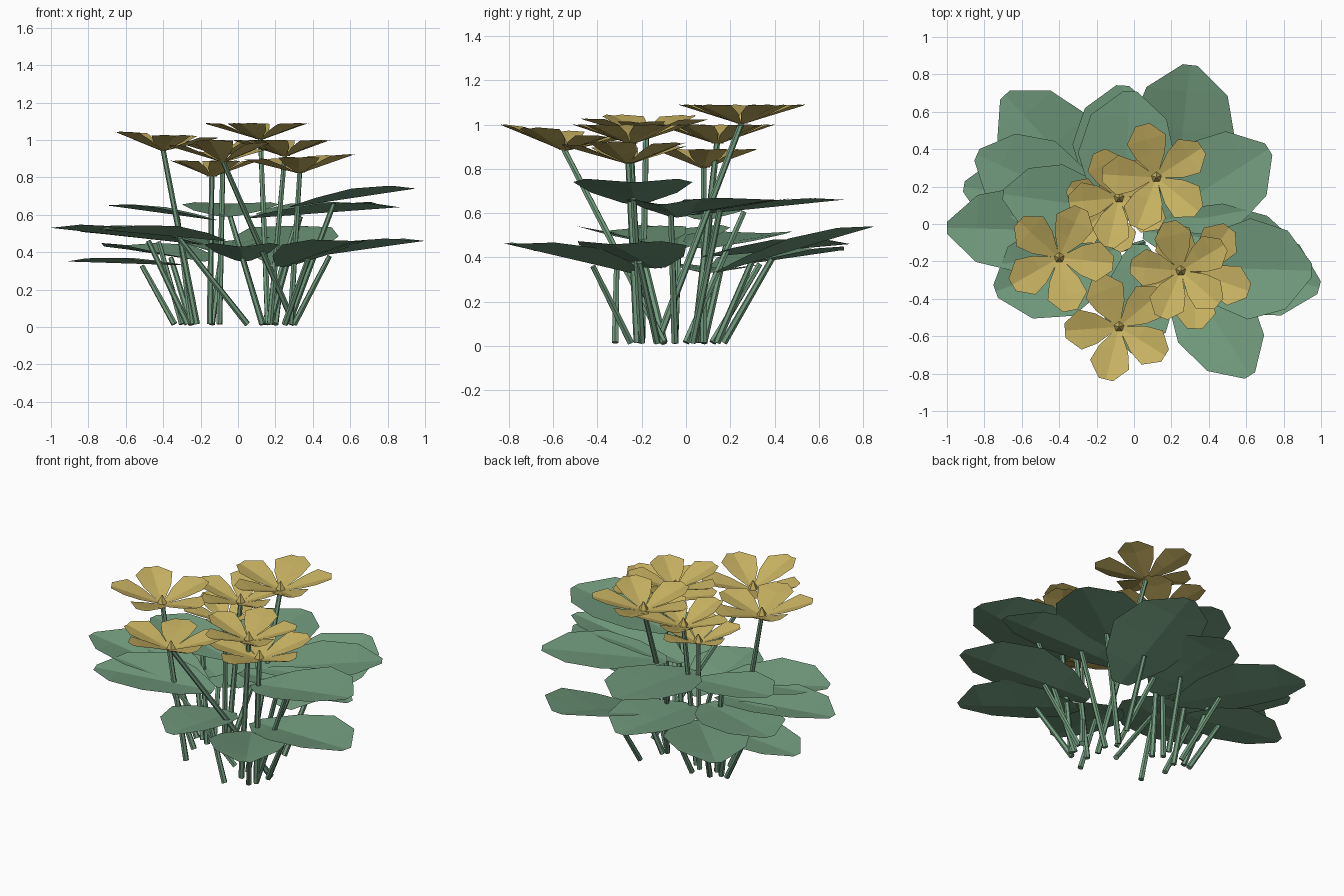
import bpy
import bmesh
import math
from mathutils import Vector

cube = bpy.data.objects.get("Cube")
if cube:
    bpy.data.objects.remove(cube, do_unlink=True)


def material(name, rgb):
    m = bpy.data.materials.new(name)
    m.use_nodes = True
    m.diffuse_color = (*rgb, 1)
    bsdf = m.node_tree.nodes["Principled BSDF"]
    bsdf.inputs["Base Color"].default_value = (*rgb, 1)
    bsdf.inputs["Roughness"].default_value = 0.9
    return m


GREEN = material("leaf green", (0.17, 0.335, 0.21))
GOLD = material("petal gold", (0.57, 0.44, 0.12))
UP = Vector((0, 0, 1))

# Outline rows: position along the blade, half width, lift of the two edges
LEAF = [(0, 0.2, 0.1), (0.22, 0.72, 0.6), (0.5, 1, 1),
        (0.8, 0.78, 0.7), (1, 0.14, 0)]
PETAL = [(0.04, 0.1, 0), (0.42, 0.75, 0.6), (0.72, 1, 1), (1, 0.36, 0.2)]


def finish(name, bm, mat):
    mesh = bpy.data.meshes.new(name)
    bm.to_mesh(mesh)
    bm.free()
    mesh.materials.append(mat)
    obj = bpy.data.objects.new(name, mesh)
    bpy.context.collection.objects.link(obj)
    return obj


def add_blade(bm, base, tip, rows, half_width, lift):
    """Folded sheet running from base to tip, its edges higher than the midrib."""
    axis = tip - base
    side = UP.cross(axis).normalized()
    last = None
    for t, w, h in rows:
        mid = base + axis * t
        offset = side * w * half_width
        row = [bm.verts.new(p) for p in (mid - offset + UP * h * lift, mid,
                                         mid + offset + UP * h * lift)]
        if last:
            for a in (0, 1):
                bm.faces.new((last[a], row[a], row[a + 1], last[a + 1]))
        last = row


def stem(name, foot, top, radius=0.017, sides=6):
    bm = bmesh.new()
    line = top - foot
    bmesh.ops.create_cone(bm, cap_ends=True, segments=sides, radius1=radius,
                          radius2=radius * 0.8, depth=line.length)
    turn = line.to_track_quat("Z", "Y").to_matrix().to_4x4()
    turn.translation = (foot + top) / 2
    bm.transform(turn)
    finish(name, bm, GREEN)


def leaf(name, base, tip, half_width, foot, lift=0.05):
    base, tip = Vector(base), Vector(tip)
    bm = bmesh.new()
    add_blade(bm, base, tip, LEAF, half_width, lift)
    finish(name, bm, GREEN)
    # The stalk meets the midrib part of the way out
    stem(name + "_stalk", Vector((*foot, 0.015)), base.lerp(tip, 0.35) - UP * 0.01)


def flower(name, centre, radius, turn, foot, tilt=(0, 0)):
    centre = Vector(centre)
    bm = bmesh.new()
    for i in range(5):
        a = math.radians(turn + 72 * i)
        out = Vector((math.cos(a), math.sin(a), 0)) * radius
        out.z = 0.085 + out.x * tilt[0] + out.y * tilt[1]
        add_blade(bm, centre, centre + out, PETAL, radius * 0.37, 0.025)
    finish(name + "_petals", bm, GOLD)
    # Small pointed bud in the middle
    bm = bmesh.new()
    bmesh.ops.create_cone(bm, cap_ends=True, segments=5, radius1=0.03,
                          radius2=0.004, depth=0.05)
    bmesh.ops.translate(bm, verts=bm.verts, vec=centre + UP * 0.03)
    finish(name + "_bud", bm, GOLD)
    stem(name + "_stem", Vector((*foot, 0.015)), centre + UP * 0.005)


# Foliage: base, tip, half width, foot of the stalk
leaf("back_right_leaf", (0.22, 0.14, 0.33), (0.3, 0.85, 0.54), 0.28, (0.2, 0.17))
leaf("right_low_leaf", (0.22, -0.14, 0.35), (0.99, -0.34, 0.46), 0.25, (0.3, -0.13))
leaf("right_high_leaf", (0.28, -0.23, 0.64), (0.95, -0.25, 0.74), 0.27, (0.27, -0.2))
leaf("right_middle_leaf", (0.05, -0.04, 0.58), (0.86, -0.12, 0.64), 0.19, (0.17, -0.05))
leaf("back_right_high_leaf", (0.12, 0.02, 0.6), (0.72, 0.4, 0.66), 0.26, (0.14, 0.03), 0.03)
leaf("front_right_leaf", (0.24, -0.21, 0.32), (0.62, -0.81, 0.46), 0.23, (0.25, -0.25))
leaf("front_leaf", (0.03, -0.11, 0.35), (0.01, -0.69, 0.43), 0.2, (0.13, -0.32))
leaf("left_leaf", (-0.2, -0.04, 0.44), (-1.0, -0.02, 0.53), 0.23, (-0.27, -0.05))
leaf("front_left_leaf", (-0.08, -0.13, 0.46), (-0.74, -0.36, 0.52), 0.26, (0.05, -0.1))
leaf("left_low_leaf", (-0.3, 0.1, 0.33), (-0.91, 0.2, 0.35), 0.2, (-0.34, 0.08), 0.03)
leaf("left_high_leaf", (-0.12, 0.08, 0.57), (-0.7, 0.16, 0.65), 0.2, (-0.25, 0.05), 0.03)
leaf("back_left_leaf", (-0.2, 0.08, 0.44), (-0.84, 0.37, 0.51), 0.24, (-0.3, 0.08), 0.03)
leaf("back_left_low_leaf", (-0.18, 0.14, 0.35), (-0.69, 0.69, 0.43), 0.25, (-0.25, 0.12))
leaf("back_low_leaf", (-0.1, 0.08, 0.4), (-0.06, 0.74, 0.46), 0.25, (-0.14, 0.14))
leaf("back_high_leaf", (-0.06, 0.02, 0.59), (-0.02, 0.71, 0.66), 0.26, (0.13, 0.0), 0.03)

# Blooms: centre, radius, turn, foot of the stem, tilt
flower("tall_flower", (0.12, 0.25, 1.0), 0.29, 105, (0.16, -0.13))
flower("left_flower", (-0.4, -0.18, 0.94), 0.29, 66, (-0.22, -0.2), (-0.06, 0))
flower("front_flower", (-0.08, -0.55, 0.88), 0.29, 112, (0.3, -0.1), (0, -0.11))
flower("right_flower", (0.25, -0.25, 0.91), 0.27, 103, (0.17, -0.21))
flower("right_low_flower", (0.33, -0.26, 0.82), 0.3, -19, (0.28, -0.22), (0.05, 0))
flower("middle_flower", (-0.08, 0.14, 0.91), 0.27, 113, (-0.1, 0.04))
flower("middle_low_flower", (-0.14, 0.08, 0.8), 0.24, 150, (-0.15, 0.08))
